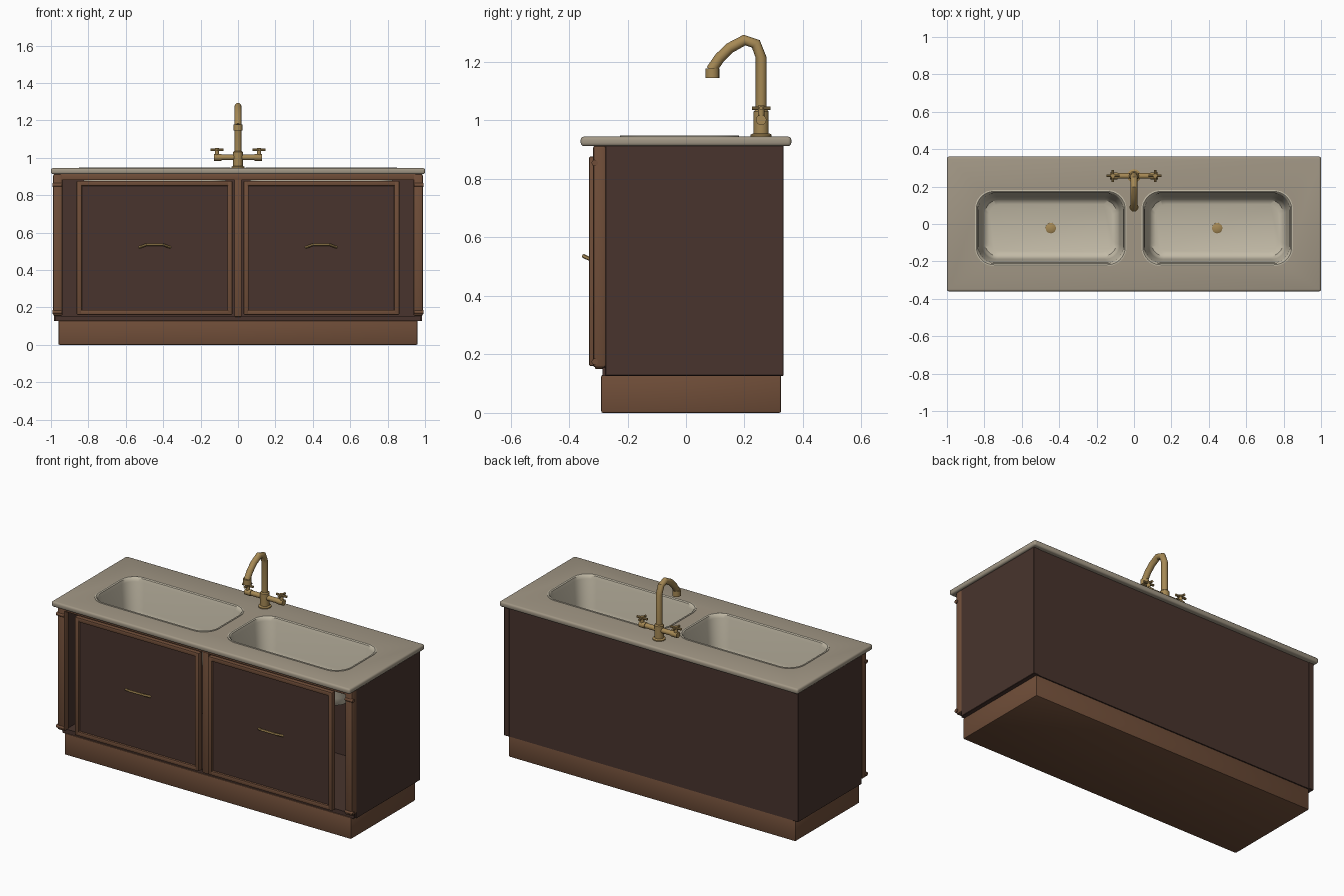
import bpy, bmesh
from math import pi, sin, cos
from mathutils import Vector

if "Cube" in bpy.data.objects:
    bpy.data.objects.remove(bpy.data.objects["Cube"])


def material(name, rgb):
    m = bpy.data.materials.new(name)
    m.diffuse_color = (*rgb, 1)
    m.use_nodes = True
    m.node_tree.nodes["Principled BSDF"].inputs["Base Color"].default_value = m.diffuse_color
    return m


DARK = material("dark_wood", (0.065, 0.034, 0.026))
WOOD = material("wood", (0.16, 0.075, 0.04))
STONE = material("stone", (0.36, 0.31, 0.235))
CERAMIC = material("ceramic", (0.55, 0.5, 0.39))
BRASS = material("brass", (0.38, 0.25, 0.09))


def finish(name, bm, mat, smooth=True):
    bmesh.ops.recalc_face_normals(bm, faces=bm.faces)
    me = bpy.data.meshes.new(name)
    bm.to_mesh(me)
    bm.free()
    ob = bpy.data.objects.new(name, me)
    bpy.context.collection.objects.link(ob)
    me.materials.append(mat)
    if smooth:
        bpy.ops.object.select_all(action='DESELECT')
        ob.select_set(True)
        bpy.context.view_layer.objects.active = ob
        bpy.ops.object.shade_smooth_by_angle(angle=0.6)
    return ob


def box(name, x, y, z, mat, bevel=0.0, segs=2):
    """Box from (min, max) pairs, edges optionally rounded."""
    bm = bmesh.new()
    bmesh.ops.create_cube(bm, size=1)
    for v in bm.verts:
        v.co = [(a + b) / 2 + c * (b - a) for (a, b), c in zip((x, y, z), v.co)]
    if bevel:
        bmesh.ops.bevel(bm, geom=bm.edges[:], offset=bevel, segments=segs,
                        profile=0.5, affect='EDGES')
    return finish(name, bm, mat, bevel > 0)


def tube(name, pts, radii, mat, sides=16):
    """Sweep a circle along a path lying in one plane, with capped ends."""
    pts = [Vector(p) for p in pts]
    if not isinstance(radii, (list, tuple)):
        radii = [radii] * len(pts)
    bm, rings = bmesh.new(), []
    d0 = (pts[-1] - pts[0]).normalized()
    ref = Vector((1, 0, 0)) if abs(d0.x) < 0.5 else Vector((0, 0, 1))
    for i, p in enumerate(pts):
        t = (pts[min(i + 1, len(pts) - 1)] - pts[max(i - 1, 0)]).normalized()
        u = (ref - t * ref.dot(t)).normalized()
        w = t.cross(u)
        rings.append([bm.verts.new(p + radii[i] * (u * cos(a) + w * sin(a)))
                      for a in (2 * pi * k / sides for k in range(sides))])
    bridge(bm, rings)
    bm.faces.new(rings[0])
    bm.faces.new(rings[-1])
    return finish(name, bm, mat)


def bridge(bm, rings):
    for r, q in zip(rings, rings[1:]):
        for k in range(len(r)):
            j = (k + 1) % len(r)
            bm.faces.new((r[k], r[j], q[j], q[k]))


def rounded_ring(bm, cx, cy, hx, hy, r, z, n=8):
    """Rounded-rectangle loop of vertices."""
    out = []
    for i, (sx, sy) in enumerate(((1, 1), (-1, 1), (-1, -1), (1, -1))):
        for k in range(n + 1):
            a = (i + k / n) * pi / 2
            out.append(bm.verts.new((cx + sx * (hx - r) + r * cos(a),
                                     cy + sy * (hy - r) + r * sin(a), z)))
    return out


# Cabinet shell
box("plinth", (-0.96, 0.96), (-0.29, 0.325), (0, 0.13), WOOD, 0.006)
box("cabinet_floor", (-0.975, 0.975), (-0.285, 0.33), (0.127, 0.155), DARK)
box("back_panel", (-0.95, 0.95), (0.31, 0.331), (0.127, 0.914), DARK)
box("top_rail", (-0.95, 0.95), (-0.315, -0.275), (0.88, 0.914), WOOD, 0.003)
box("center_stile", (-0.02, 0.02), (-0.312, -0.275), (0.15, 0.885), WOOD, 0.004)

# Countertop with two sink openings
SX, SY, HX, HY = 0.445, -0.022, 0.405, 0.203
top = box("countertop", (-1, 1), (-0.36, 0.36), (0.912, 0.945), STONE, 0.011, 3)
for s in (-1, 1):
    bm = bmesh.new()
    rings = [rounded_ring(bm, s * SX, SY, HX - 0.006, HY - 0.006, 0.095, z)
             for z in (0.88, 0.98)]
    bridge(bm, rings)
    for r in rings:
        bm.faces.new(r)
    cutter = finish("sink_cutter", bm, STONE, False)
    mod = top.modifiers.new("sink_hole", 'BOOLEAN')
    mod.operation, mod.solver, mod.object = 'DIFFERENCE', 'EXACT', cutter
    bpy.context.view_layer.objects.active = top
    bpy.ops.object.modifier_apply(modifier=mod.name)
    bpy.data.objects.remove(cutter)

for s, side in ((-1, "left"), (1, "right")):
    def span(a, b):
        return tuple(sorted((s * a, s * b)))

    # Sink bowl: raised lip, sloping wall, rounded floor
    bm = bmesh.new()
    profile = [(0, 0.944, 0.1), (0, 0.948, 0.1), (0.007, 0.949, 0.095),
               (0.013, 0.944, 0.09), (0.018, 0.925, 0.088), (0.036, 0.76, 0.08),
               (0.042, 0.73, 0.076), (0.054, 0.71, 0.068), (0.075, 0.70, 0.06)]
    rings = [rounded_ring(bm, s * SX, SY, HX - o, HY - o, r, z)
             for o, z, r in profile]
    bridge(bm, rings)
    bm.faces.new(rings[-1])
    finish(side + "_sink_bowl", bm, CERAMIC)
    tube(side + "_drain", [(s * SX, -0.022, z) for z in (0.695, 0.704, 0.708)],
         [0.028, 0.028, 0.022], BRASS)

    # Side panel, corner post and hinge barrels
    box(side + "_side_panel", span(0.95, 0.985), (-0.275, 0.334), (0.127, 0.914), DARK, 0.002, 1)
    box(side + "_corner_post", span(0.938, 0.988), (-0.318, -0.273), (0.155, 0.914), WOOD, 0.009)
    for z, level in ((0.175, "lower"), (0.855, "upper")):
        tube(f"{side}_{level}_hinge", [(s * 0.94, -0.312, z), (s * 0.993, -0.312, z)],
             0.011, WOOD, 12)

    # Door: recessed panel inside a four-piece frame
    y = (-0.332, -0.298)
    box(side + "_door_panel", span(0.045, 0.85), (-0.32, -0.302), (0.17, 0.865), DARK)
    box(side + "_door_inner_stile", span(0.03, 0.057), y, (0.16, 0.877), WOOD, 0.006)
    box(side + "_door_outer_stile", span(0.835, 0.863), y, (0.16, 0.877), WOOD, 0.006)
    box(side + "_door_bottom_rail", span(0.05, 0.845), y, (0.16, 0.187), WOOD, 0.006)
    box(side + "_door_top_rail", span(0.05, 0.845), y, (0.85, 0.877), WOOD, 0.006)
    tube(side + "_door_handle",
         [(s * 0.445 + dx, hy, z) for dx, hy, z in
          ((-0.082, -0.318, 0.521), (-0.042, -0.349, 0.536),
           (0.042, -0.349, 0.536), (0.082, -0.318, 0.521))], 0.007, BRASS, 10)

    # Tap valve: arm, riser and cross-shaped handle
    FY = 0.257
    tube(side + "_tap_arm", [(s * x, FY, 1.002) for x in (0, 0.09, 0.09, 0.13)][:2],
         0.015, BRASS)
    tube(side + "_tap_arm_end", [(s * 0.088, FY, 1.002), (s * 0.128, FY, 1.002)],
         0.018, BRASS)
    tube(side + "_tap_stem", [(s * 0.113, FY, 1.0), (s * 0.113, FY, 1.052)], 0.011, BRASS, 12)
    tube(side + "_tap_cross_x", [(s * 0.078, FY, 1.042), (s * 0.148, FY, 1.042)],
         0.007, BRASS, 10)
    tube(side + "_tap_cross_y", [(s * 0.113, FY - 0.032, 1.042), (s * 0.113, FY + 0.032, 1.042)],
         0.007, BRASS, 10)

# Faucet body, bent spout and nozzle
tube("faucet_flange", [(0, FY, z) for z in (0.943, 0.951, 0.956)],
     [0.036, 0.036, 0.028], BRASS, 24)
tube("faucet_body", [(0, FY, z) for z in (0.95, 1.03, 1.036)],
     [0.026, 0.026, 0.02], BRASS, 20)
tube("faucet_spout",
     [(0, y, z) for y, z in ((FY, 1.0), (FY, 1.215), (0.239, 1.262), (0.2, 1.275),
                             (0.15, 1.248), (0.115, 1.214), (0.086, 1.172))],
     0.0185, BRASS)
tube("faucet_nozzle", [(0, 0.09, 1.145), (0, 0.09, 1.178)], 0.024, BRASS)
